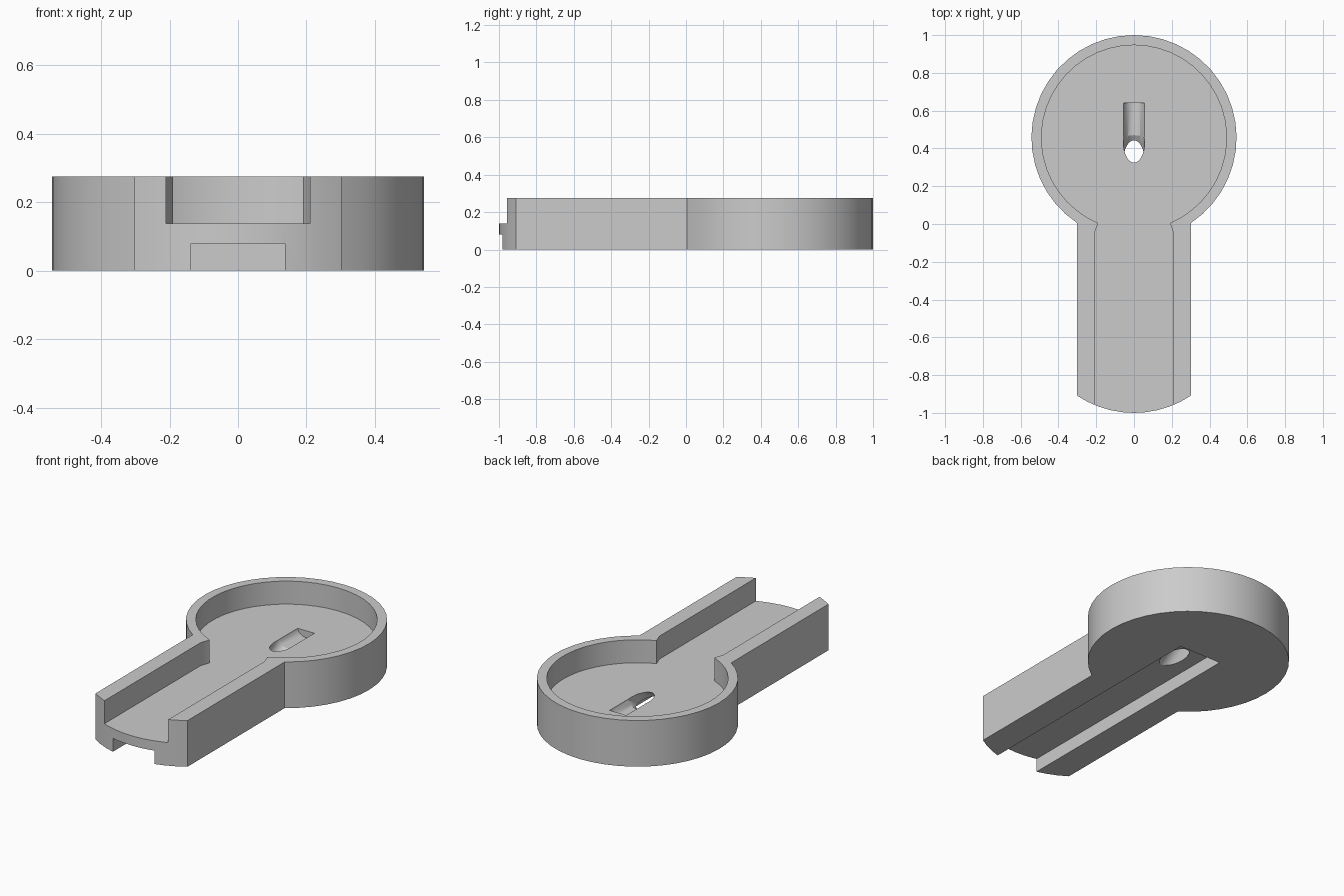
import bpy, bmesh
from math import sin, cos, asin, radians, atan2, pi
from mathutils import Vector

cube = bpy.data.objects.get("Cube")
if cube:
    bpy.data.objects.remove(cube, do_unlink=True)

CENTRE = 0.457        # distance of both arc centres from the origin
RADIUS = 0.543        # outer radius of the round head and the handle tip
POCKET = 0.49         # inner radius of the head
HEIGHT, FLOOR = 0.275, 0.138
HALF_HANDLE, HALF_CHANNEL, HALF_SLOT = 0.303, 0.21, 0.137

grey = bpy.data.materials.new("plain grey")
grey.use_nodes = True
colour = (0.6, 0.6, 0.6, 1)
grey.diffuse_color = colour
grey.node_tree.nodes["Principled BSDF"].inputs["Base Color"].default_value = colour


def arc(cy, r, start, end, steps):
    return [(r * cos(start + (end - start) * i / steps),
             cy + r * sin(start + (end - start) * i / steps))
            for i in range(steps + 1)]


def prism(name, outline, z0, z1):
    """Extrude a counter-clockwise outline from z0 to z1."""
    bm = bmesh.new()
    base = bm.faces.new([bm.verts.new((x, y, z0)) for x, y in outline])
    top = bmesh.ops.extrude_face_region(bm, geom=[base])["geom"]
    bmesh.ops.translate(bm, vec=(0, 0, z1 - z0),
                        verts=[v for v in top if isinstance(v, bmesh.types.BMVert)])
    bmesh.ops.recalc_face_normals(bm, faces=bm.faces)
    return add(name, bm)


def rod(name, start, end, r):
    """Round bar between two points."""
    a, b = Vector(start), Vector(end)
    bm = bmesh.new()
    bmesh.ops.create_cone(bm, cap_ends=True, segments=32, radius1=r, radius2=r,
                          depth=(b - a).length)
    ob = add(name, bm)
    turn = (b - a).to_track_quat("Z", "Y").to_matrix().to_4x4()
    turn.translation = (a + b) / 2
    ob.data.transform(turn)
    return ob


def add(name, bm):
    mesh = bpy.data.meshes.new(name)
    bm.to_mesh(mesh)
    bm.free()
    ob = bpy.data.objects.new(name, mesh)
    bpy.context.collection.objects.link(ob)
    mesh.materials.append(grey)
    return ob


def cut(body, cutter):
    cutter.hide_render = True
    mod = body.modifiers.new("cut", "BOOLEAN")
    mod.operation, mod.solver, mod.object = "DIFFERENCE", "EXACT", cutter
    bpy.context.view_layer.objects.active = body
    bpy.ops.object.modifier_apply(modifier=mod.name)
    bpy.data.objects.remove(cutter, do_unlink=True)


# Keyhole-shaped body: round head with a straight handle and curved tip
half = asin(HALF_HANDLE / RADIUS)
outline = (arc(CENTRE, RADIUS, half - pi / 2, 1.5 * pi - half, 36)
           + arc(-CENTRE, RADIUS, 1.5 * pi - half, 1.5 * pi + half, 10))
body = prism("keyhole_tray", outline, 0, HEIGHT)

# Round pocket and open channel, narrowing slightly at the neck
neck = asin(0.19 / POCKET)
recess = (arc(CENTRE, POCKET, neck - pi / 2, 1.5 * pi - neck, 40)
          + [(-HALF_CHANNEL, -0.05), (-HALF_CHANNEL, -1.2),
             (HALF_CHANNEL, -1.2), (HALF_CHANNEL, -0.05)])
cut(body, prism("recess_cutter", recess, FLOOR, 0.5))

# Slot along the underside
slot = [(-HALF_SLOT, -1.2), (HALF_SLOT, -1.2), (HALF_SLOT, 0.555), (-HALF_SLOT, 0.555)]
cut(body, prism("slot_cutter", slot, -0.2, 0.08))

# Sloping hole into the slot, and the groove leading to it
lean = Vector((0, 0.212, 0.133))
mid = Vector((0, 0.43, FLOOR))
cut(body, rod("hole_cutter", mid - lean, mid + lean, 0.056))
cut(body, rod("groove_cutter", (0, 0.46, 0.155), (0, 0.64, 0.155), 0.058))

# Smooth curved walls, sharp corners
bpy.ops.object.select_all(action="DESELECT")
body.select_set(True)
bpy.context.view_layer.objects.active = body
bpy.ops.object.shade_smooth_by_angle(angle=radians(25))
